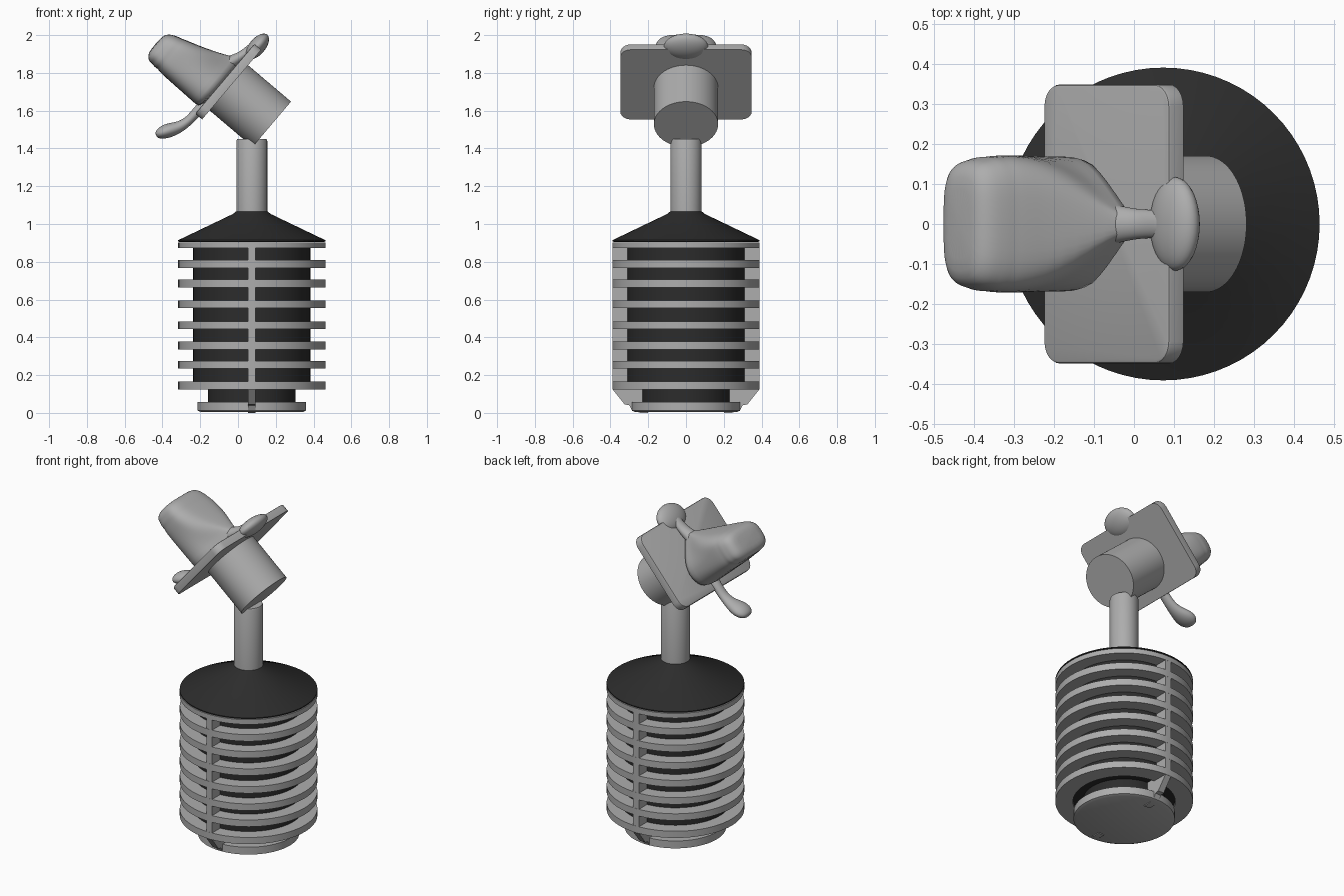
import bpy, bmesh, math
from mathutils import Matrix, Vector

if "Cube" in bpy.data.objects:
    bpy.data.objects.remove(bpy.data.objects["Cube"])

CX = 0.073  # x of the upright axis


def material(name, value):
    m = bpy.data.materials.new(name)
    m.diffuse_color = (value, value, value, 1)
    m.use_nodes = True
    m.node_tree.nodes["Principled BSDF"].inputs["Base Color"].default_value = m.diffuse_color
    return m


GREY = material("light grey", 0.42)
DARK = material("charcoal", 0.025)

# Frame of the tilted head: local x runs along the plate, local z along the nozzle
HEAD = Matrix.Translation((0.179, 0, 1.528)) @ Matrix.Rotation(math.radians(-49.7), 4, 'Y')
BODY = Matrix.Translation((CX, 0, 0))


def finish(bm, name, mat, matrix=None, smooth=True, subdiv=0):
    bmesh.ops.recalc_face_normals(bm, faces=bm.faces)
    me = bpy.data.meshes.new(name)
    bm.to_mesh(me)
    bm.free()
    ob = bpy.data.objects.new(name, me)
    bpy.context.collection.objects.link(ob)
    me.materials.append(mat)
    if matrix is not None:
        ob.matrix_world = matrix
    if subdiv:
        mod = ob.modifiers.new("subdivision", 'SUBSURF')
        mod.levels = mod.render_levels = subdiv
    if smooth:
        bpy.ops.object.select_all(action='DESELECT')
        ob.select_set(True)
        bpy.context.view_layer.objects.active = ob
        if subdiv:
            bpy.ops.object.shade_smooth()
        else:
            bpy.ops.object.shade_smooth_by_angle(angle=math.radians(30))
    return ob


def loft(rings, name, mat, matrix=None, closed=False, subdiv=0):
    """Skin a list of point rings; cap the ends, or join last to first."""
    bm = bmesh.new()
    vs = [[bm.verts.new(p) for p in r] for r in rings]
    n = len(vs[0])
    pairs = list(zip(vs, vs[1:])) + ([(vs[-1], vs[0])] if closed else [])
    for a, b in pairs:
        for i in range(n):
            j = (i + 1) % n
            bm.faces.new((a[i], a[j], b[j], b[i]))
    if not closed:
        bm.faces.new(vs[0])
        bm.faces.new(vs[-1])
    return finish(bm, name, mat, matrix, subdiv=subdiv)


def circle(r, z, n=72, sx=1.0):
    return [(sx * r * math.cos(2 * math.pi * i / n), r * math.sin(2 * math.pi * i / n), z)
            for i in range(n)]


def lathe(profile, name, mat, closed=False, matrix=BODY, sx=1.0):
    return loft([circle(r, z, sx=sx) for r, z in profile], name, mat, matrix, closed)


def prism(points, depth, name, mat, matrix, axis, bevel=0.0):
    """Extrude a flat outline symmetrically along an axis."""
    bm = bmesh.new()
    axis = Vector(axis)
    f = bm.faces.new([bm.verts.new(Vector(p) - axis * depth / 2) for p in points])
    ext = bmesh.ops.extrude_face_region(bm, geom=[f])
    top = [v for v in ext['geom'] if isinstance(v, bmesh.types.BMVert)]
    bmesh.ops.translate(bm, verts=top, vec=axis * depth)
    if bevel:
        rim = [e for e in bm.edges if all(v in top for v in e.verts)]
        bmesh.ops.bevel(bm, geom=rim, offset=bevel, segments=2, affect='EDGES', profile=0.5)
    return finish(bm, name, mat, matrix)


# Base, dark core and dark conical cap
lathe([(0.27, 0.005), (0.287, 0.012), (0.287, 0.058)], "base_disc", GREY)
lathe([(0.232, 0.05), (0.232, 0.15)], "lower_core", DARK)
lathe([(0.31, 0.14), (0.31, 0.9)], "core", DARK)
lathe([(0.38, 0.904), (0.39, 0.908), (0.39, 0.914), (0.1, 1.053), (0.088, 1.063), (0.078, 1.07)],
      "cone_cap", DARK)

# Cooling rings
for i, z in enumerate((0.146, 0.255, 0.356, 0.464, 0.575, 0.684, 0.789, 0.888)):
    h = 0.021 if i < 7 else 0.015
    lathe([(0.29, z - h), (0.39, z - h), (0.39, z + h), (0.29, z + h)],
          f"ring_{i + 1}", GREY, closed=True)

# Front and back vertical fins, tapered into the base
for s, label in ((-1, "front"), (1, "back")):
    outline = [(0.29, 0.9), (0.389, 0.9), (0.389, 0.125), (0.325, 0.045), (0.3, 0.04),
               (0.285, 0.012), (0.24, 0.0), (0.2, 0.0), (0.2, 0.14), (0.29, 0.14)]
    prism([(0, s * y, z) for y, z in outline], 0.04, f"{label}_fin", GREY, BODY, (1, 0, 0))

# Pole and tilted nozzle
lathe([(0.082, 1.04), (0.082, 1.44), (0.078, 1.45)], "pole", GREY)
lathe([(0.17, 0.0), (0.17, 0.31)], "nozzle", GREY, matrix=HEAD, sx=0.925)

# Rounded plate
corner, hx, hy = 0.055, 0.242, 0.348
plate = []
for k, (sx, sy) in enumerate(((1, 1), (-1, 1), (-1, -1), (1, -1))):
    for i in range(7):
        a = math.pi / 2 * (k + i / 6)
        plate.append((0.023 + sx * (hx - corner) + corner * math.cos(a),
                      sy * (hy - corner) + corner * math.sin(a), 0.322))
prism(plate, 0.048, "plate", GREY, HEAD, (0, 0, 1), bevel=0.008)


# Rounded handle: sections of (height, low edge, high edge, half width, pinch of upper side)
def handle_ring(t, lo, hi, w, pinch, n=28):
    pts = []
    for i in range(n):
        a = 2 * math.pi * i / n
        c, s = math.cos(a), math.sin(a)
        cc = math.copysign(abs(c) ** 0.65, c)
        ss = math.copysign(abs(s) ** 0.55, s)
        narrow = 1 - pinch * max(0.0, min(1.0, cc + 0.1))
        pts.append(((lo + hi) / 2 + (hi - lo) / 2 * cc, w * ss * narrow, t))
    return pts


handle = [(0.335, -0.18, 0.165, 0.173, 0.85), (0.38, -0.18, 0.145, 0.173, 0.8),
          (0.43, -0.178, 0.12, 0.173, 0.55), (0.5, -0.177, 0.092, 0.173, 0.22),
          (0.57, -0.175, 0.066, 0.173, 0.05), (0.63, -0.174, 0.048, 0.172, 0),
          (0.65, -0.166, 0.04, 0.168, 0), (0.67, -0.172, 0.035, 0.169, 0),
          (0.69, -0.164, 0.028, 0.162, 0), (0.71, -0.168, 0.02, 0.158, 0),
          (0.735, -0.15, 0.002, 0.14, 0), (0.745, -0.12, -0.03, 0.1, 0)]
loft([handle_ring(*h) for h in handle], "handle", GREY, HEAD, subdiv=1)


# Flattened tubes following a path in the x-z plane: (x, z, half thickness, half width)
def arm(path, name, matrix=None):
    rings = []
    for i, (x, z, th, w) in enumerate(path):
        a, b = path[max(i - 1, 0)], path[min(i + 1, len(path) - 1)]
        d = Vector((b[0] - a[0], 0, b[1] - a[1])).normalized()
        nrm = Vector((-d.z, 0, d.x))
        rings.append([Vector((x, 0, z)) + nrm * th * math.cos(k * math.pi / 8)
                      + Vector((0, w * math.sin(k * math.pi / 8), 0)) for k in range(16)])
    loft(rings, name, GREY, matrix, subdiv=2)


arm([(0.06, 0.4, 0.04, 0.06), (0.12, 0.375, 0.035, 0.045), (0.17, 0.355, 0.025, 0.036),
     (0.23, 0.345, 0.025, 0.036), (0.27, 0.335, 0.025, 0.036)], "upper_neck", HEAD)
arm([(-0.15, 1.66, 0.03, 0.04), (-0.21, 1.605, 0.027, 0.032), (-0.255, 1.55, 0.024, 0.032),
     (-0.305, 1.515, 0.03, 0.04), (-0.35, 1.5, 0.038, 0.06), (-0.39, 1.488, 0.038, 0.066),
     (-0.42, 1.476, 0.028, 0.052), (-0.435, 1.47, 0.012, 0.025)], "lower_lever")

# Flattened knob on the plate's upper edge
bm = bmesh.new()
bmesh.ops.create_uvsphere(bm, u_segments=32, v_segments=16, radius=1)
bmesh.ops.scale(bm, vec=(0.082, 0.117, 0.043), verts=bm.verts)
bmesh.ops.translate(bm, vec=(0.264, 0, 0.325), verts=bm.verts)
finish(bm, "upper_knob", GREY, HEAD)
